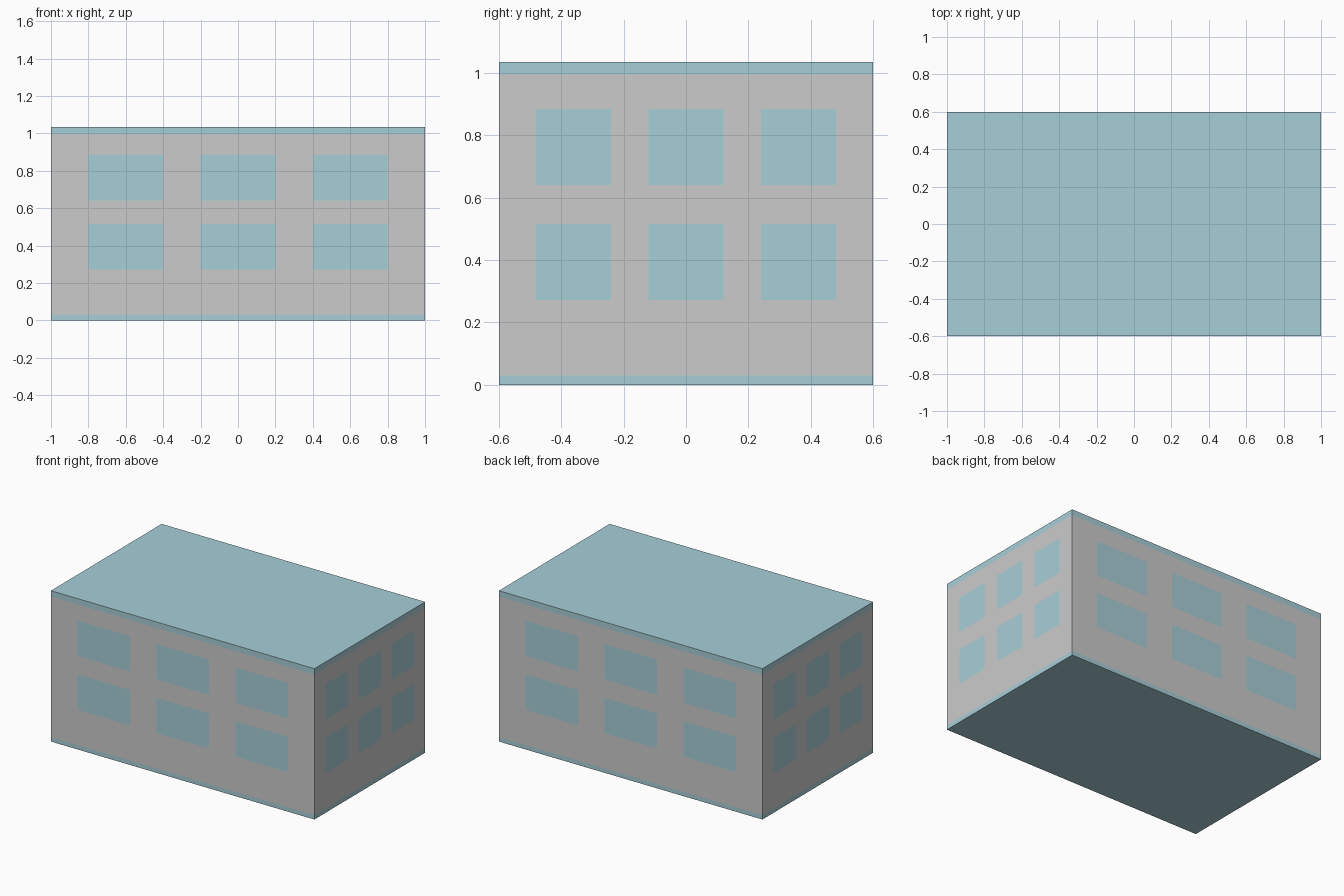
import bpy, bmesh
from mathutils import Vector

if "Cube" in bpy.data.objects:
    bpy.data.objects.remove(bpy.data.objects["Cube"])

W, D = 1.0, 0.6                      # half width, half depth
BASE, EAVE, TOP = 0.03, 0.995, 1.035  # slab and wall levels
ROWS = [BASE, 0.272, 0.515, 0.641, 0.884, EAVE]
COLS = [-1, -0.8, -0.4, -0.2, 0.2, 0.4, 0.8, 1]  # fractions of half length

blue = bpy.data.materials.new("blue_panel")
blue.diffuse_color = (0.39, 0.62, 0.68, 1)
blue.use_nodes = True
blue.node_tree.nodes["Principled BSDF"].inputs["Base Color"].default_value = blue.diffuse_color


def finish(bm, name, mat=None):
    bmesh.ops.remove_doubles(bm, verts=bm.verts, dist=1e-5)
    me = bpy.data.meshes.new(name)
    bm.to_mesh(me)
    bm.free()
    if mat:
        me.materials.append(mat)
    bpy.context.collection.objects.link(bpy.data.objects.new(name, me))


def slab(name, z0, z1):
    bm = bmesh.new()
    bmesh.ops.create_cube(bm, size=1)
    bmesh.ops.scale(bm, vec=(2 * W, 2 * D, z1 - z0), verts=bm.verts)
    bmesh.ops.translate(bm, vec=(0, 0, (z0 + z1) / 2), verts=bm.verts)
    finish(bm, name, blue)


# Floor and roof slabs
slab("floor_slab", 0, BASE)
slab("roof_slab", EAVE, TOP)

# Four walls with window openings, and flush panes filling the openings
sides = {
    "front": (Vector((W, 0, 0)), Vector((0, -D, 0))),
    "right": (Vector((0, D, 0)), Vector((W, 0, 0))),
    "back": (Vector((-W, 0, 0)), Vector((0, D, 0))),
    "left": (Vector((0, -D, 0)), Vector((-W, 0, 0))),
}
for side, (along, out) in sides.items():
    wall, panes = bmesh.new(), bmesh.new()
    for i in range(len(COLS) - 1):
        for j in range(len(ROWS) - 1):
            bm = panes if i % 2 and j % 2 else wall
            corners = [(i, j), (i + 1, j), (i + 1, j + 1), (i, j + 1)]
            bm.faces.new([bm.verts.new(out + along * COLS[a] + Vector((0, 0, ROWS[b])))
                          for a, b in corners])
    finish(wall, side + "_wall")
    finish(panes, side + "_windows", blue)
